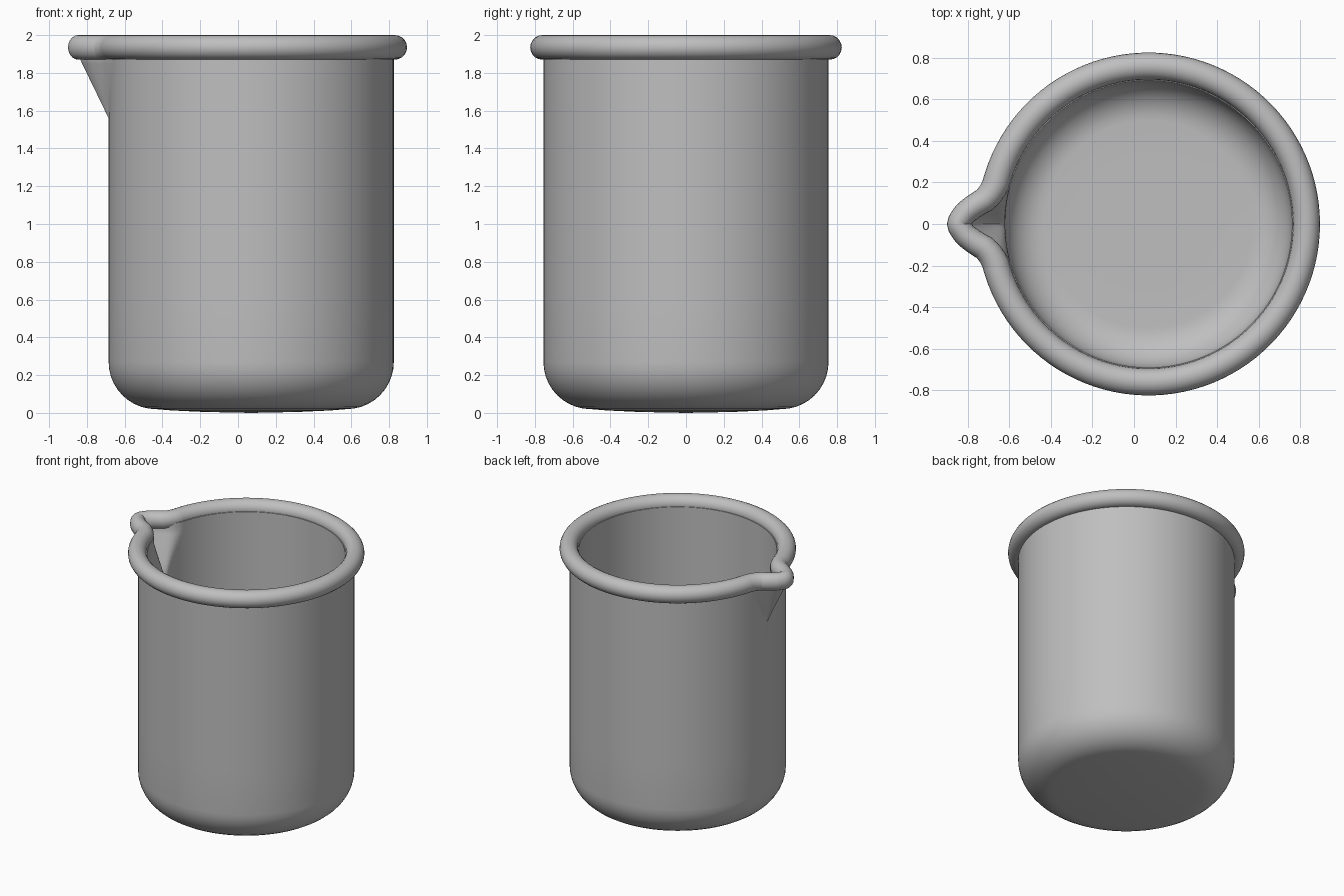
import bpy, bmesh, math
from mathutils import Vector

if "Cube" in bpy.data.objects:
    bpy.data.objects.remove(bpy.data.objects["Cube"])

CX = 0.07            # axis of the round body
R_RIM, TUBE = 0.76, 0.065
Z_RIM = 1.935

grey = bpy.data.materials.new("plain grey")
grey.use_nodes = True
COLOUR = (0.52, 0.52, 0.52, 1)
grey.diffuse_color = COLOUR
grey.node_tree.nodes["Principled BSDF"].inputs["Base Color"].default_value = COLOUR

# Pouring lip: outward bulge against distance along the rim from the lip
LIP = [(0, .155), (.012, .151), (.025, .14), (.047, .122), (.082, .077),
       (.11, .038), (.13, .023), (.148, .013), (.175, .004), (.2, 0)]


def bulge(s):
    s = abs(s)
    for (a, va), (b, vb) in zip(LIP, LIP[1:]):
        if s <= b:
            return va + (vb - va) * (s - a) / (b - a)
    return 0.0


# Angles measured from the lip: dense there, even elsewhere
near = [i * 0.01 / R_RIM for i in range(0, 24)]
far = [near[-1] + (math.pi - near[-1]) * i / 48 for i in range(1, 49)]
half = near + far
ANGLES = half + [-a for a in reversed(half[1:-1])]


def place(r, a, z):
    return Vector((CX - r * math.cos(a), r * math.sin(a), z))


def build(name, rows, wrap):
    """Skin a grid of closed rings; wrap joins the last ring to the first."""
    bm = bmesh.new()
    rings = [[bm.verts.new(p) for p in row] for row in rows]
    n = len(rows[0])
    pairs = list(zip(rings, rings[1:])) + ([(rings[-1], rings[0])] if wrap else [])
    for lo, hi in pairs:
        for i in range(n):
            j = (i + 1) % n
            bm.faces.new((lo[i], lo[j], hi[j], hi[i]))
    bmesh.ops.remove_doubles(bm, verts=bm.verts, dist=1e-5)
    bmesh.ops.recalc_face_normals(bm, faces=bm.faces)
    mesh = bpy.data.meshes.new(name)
    bm.to_mesh(mesh)
    bm.free()
    mesh.materials.append(grey)
    obj = bpy.data.objects.new(name, mesh)
    bpy.context.collection.objects.link(obj)
    bpy.ops.object.select_all(action='DESELECT')
    obj.select_set(True)
    bpy.context.view_layer.objects.active = obj
    bpy.ops.object.shade_smooth_by_angle(angle=math.radians(40))
    return obj


def arc(cx, cz, r, steps=10):
    return [(cx + r * math.sin(t), cz - r * math.cos(t))
            for t in (math.pi / 2 * i / steps for i in range(steps + 1))]


# Body: outer wall up, over the hidden lip, inner wall down to the floor
wall_z = [1.56 + 0.32 * i / 10 for i in range(11)] + [1.93]
outer = [(0, 0), (.25, .005), (.42, .013)] + arc(.505, .27, .25)
outer += [(.755, z) for z in (.6, 1.0, 1.3)] + [(.755, z) for z in wall_z]
inner = [(0, .07), (.3, .07)] + arc(.50, .26, .19)
inner += [(.69, z) for z in (.6, 1.0, 1.3)] + [(.69, z) for z in wall_z]


def ring(r, z, gain):
    """One ring, with the lip fold narrowing to a point lower down."""
    t = min(1.0, max(0.0, (z - 1.56) / 0.32))
    row = []
    for a in ANGLES:
        push = t * bulge(a * R_RIM / max(t, 0.15)) if t > 0 else 0
        row.append(place(r + push * gain, a, z))
    return row


rows = [ring(r, z, 1.0) for r, z in outer]
rows += [ring(r, z, 1.12) for r, z in reversed(inner)]
build("beaker_body", rows, False)

# Rolled rim: round tube swept along the lip outline
path = [place(R_RIM + bulge(a * R_RIM), a, Z_RIM) for a in ANGLES]
SIDES = 20
sections = []
for i, p in enumerate(path):
    tangent = (path[(i + 1) % len(path)] - path[i - 1]).normalized()
    side = tangent.cross(Vector((0, 0, 1)))
    s = abs(ANGLES[i]) * R_RIM
    width = TUBE - 0.01 * max(0.0, 1 - s / 0.2)     # slimmer at the lip
    sections.append([p + side * width * math.cos(k * math.tau / SIDES)
                     + Vector((0, 0, TUBE * math.sin(k * math.tau / SIDES)))
                     for k in range(SIDES)])
build("rolled_rim", sections, True)
